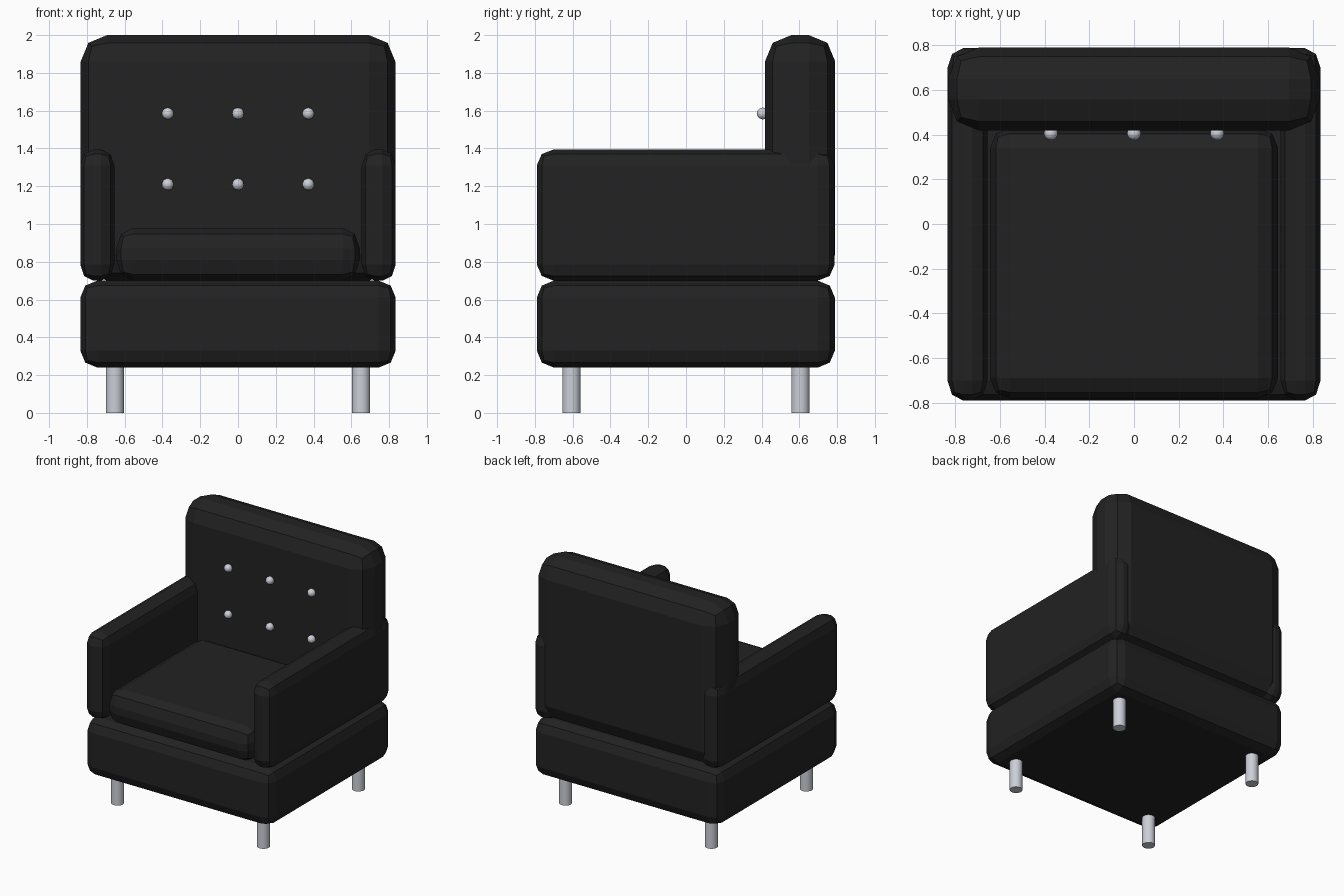
import bpy, bmesh
from mathutils import Vector

if "Cube" in bpy.data.objects:
    bpy.data.objects.remove(bpy.data.objects["Cube"])


def material(name, rgb):
    m = bpy.data.materials.new(name)
    m.diffuse_color = (*rgb, 1)
    m.use_nodes = True
    m.node_tree.nodes["Principled BSDF"].inputs["Base Color"].default_value = m.diffuse_color
    return m


LEATHER = material("black leather", (0.016, 0.016, 0.016))
METAL = material("brushed metal", (0.60, 0.63, 0.68))


def padded_box(name, low, high, radii):
    """Box with rounded edges, with a separate rounding radius along each axis."""
    low, high, radii = Vector(low), Vector(high), Vector(radii)
    size, centre = high - low, (low + high) / 2
    bm = bmesh.new()
    bmesh.ops.create_cube(bm, size=1)
    for v in bm.verts:
        v.co = Vector(v.co[i] * size[i] / radii[i] for i in range(3))
    bmesh.ops.bevel(bm, geom=bm.edges[:], offset=1, offset_type='OFFSET',
                    segments=2, profile=0.5, affect='EDGES')
    for v in bm.verts:
        v.co = centre + Vector(v.co[i] * radii[i] for i in range(3))
    bmesh.ops.recalc_face_normals(bm, faces=bm.faces[:])
    mesh = bpy.data.meshes.new(name)
    bm.to_mesh(mesh)
    bm.free()
    mesh.materials.append(LEATHER)
    obj = bpy.data.objects.new(name, mesh)
    bpy.context.collection.objects.link(obj)
    return obj


def finish(name):
    obj = bpy.context.object
    obj.name = name
    obj.data.materials.append(METAL)
    bpy.ops.object.shade_smooth_by_angle()


# Upholstered body
padded_box("base", (-0.835, -0.79, 0.24), (0.835, 0.788, 0.70), (0.09, 0.09, 0.09))
padded_box("backrest", (-0.833, 0.418, 0.70), (0.833, 0.79, 2.0), (0.14, 0.14, 0.14))
padded_box("seat_cushion", (-0.645, -0.78, 0.70), (0.645, 0.43, 0.98), (0.09, 0.09, 0.11))

# Arms
for side, label in ((-1, "left"), (1, "right")):
    x0, x1 = sorted((side * 0.655, side * 0.835))
    padded_box(f"{label}_arm", (x0, -0.79, 0.70), (x1, 0.787, 1.395), (0.07, 0.09, 0.085))

# Legs
for x in (-0.652, 0.652):
    for y in (-0.606, 0.606):
        bpy.ops.mesh.primitive_cylinder_add(vertices=32, radius=0.048, depth=0.27,
                                            location=(x, y, 0.135))
        finish("leg")

# Backrest buttons
for x in (-0.372, 0, 0.372):
    for z in (1.21, 1.585):
        bpy.ops.mesh.primitive_uv_sphere_add(segments=16, ring_count=10, radius=0.031,
                                             location=(x, 0.406, z))
        finish("button")
